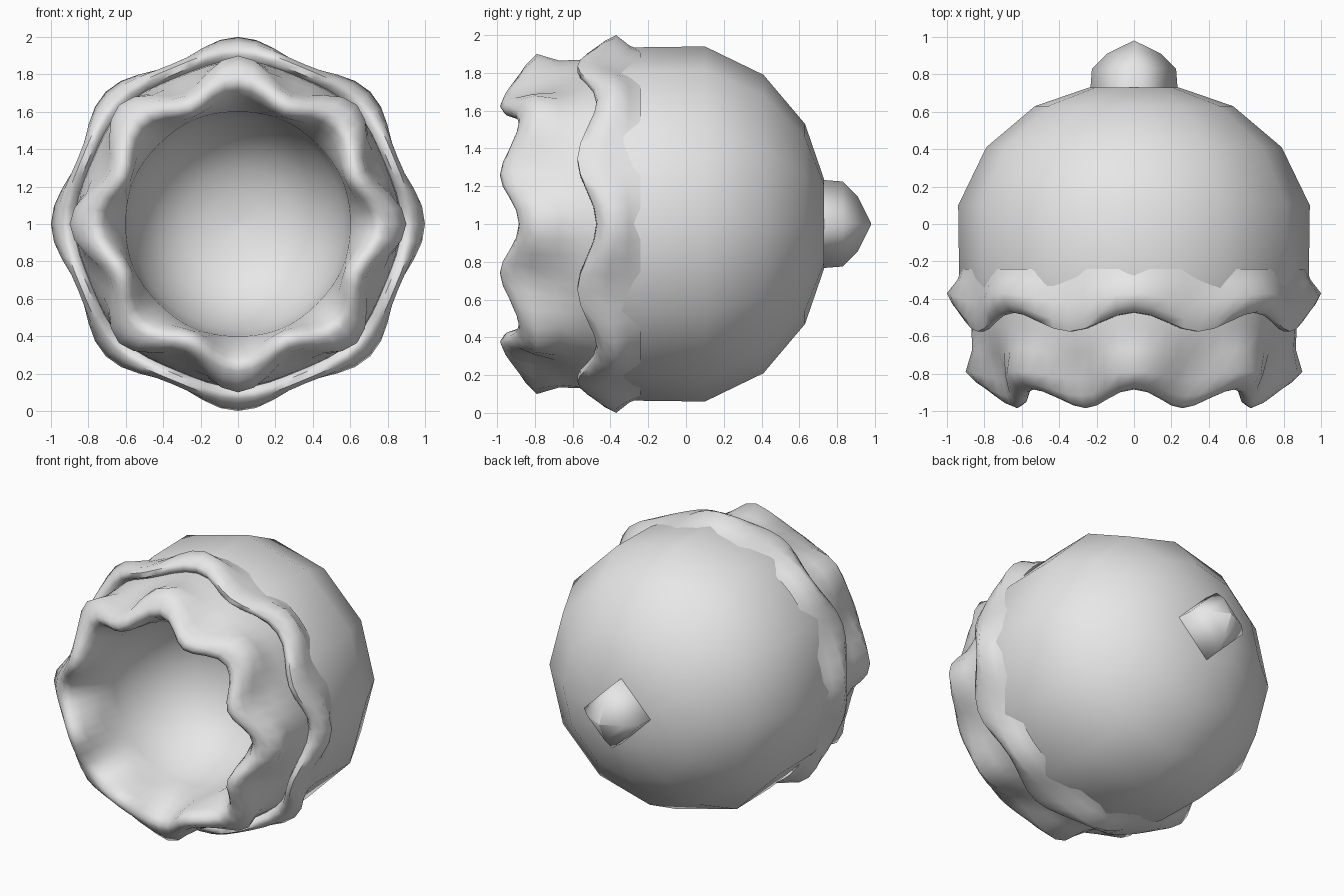
import bpy, math

if "Cube" in bpy.data.objects:
    bpy.data.objects.remove(bpy.data.objects["Cube"])

mat = bpy.data.materials.new("plain grey")
mat.diffuse_color = (0.8, 0.8, 0.8, 1)
mat.use_nodes = True
mat.node_tree.nodes["Principled BSDF"].inputs["Base Color"].default_value = mat.diffuse_color


def loft(name, rings, n, sharp=60):
    """Skin rings around the y axis; each ring maps an angle to (y, radius)."""
    verts, faces = [], []
    for ring in rings:
        for i in range(n):
            a = 2 * math.pi * i / n
            y, r = ring(a)
            verts.append((r * math.cos(a), y, 1 + r * math.sin(a)))
    for k in range(len(rings) - 1):
        for i in range(n):
            j = (i + 1) % n
            faces.append((k * n + i, (k + 1) * n + i, (k + 1) * n + j, k * n + j))
    base = (len(rings) - 1) * n
    faces.append(tuple(base + i for i in reversed(range(n))))
    me = bpy.data.meshes.new(name)
    me.from_pydata(verts, [], faces)
    me.validate()
    me.materials.append(mat)
    ob = bpy.data.objects.new(name, me)
    bpy.context.collection.objects.link(ob)
    bpy.ops.object.select_all(action='DESELECT')
    ob.select_set(True)
    bpy.context.view_layer.objects.active = ob
    # consistent outward normals
    bpy.ops.object.mode_set(mode='EDIT')
    bpy.ops.mesh.select_all(action='SELECT')
    bpy.ops.mesh.normals_make_consistent(inside=False)
    bpy.ops.object.mode_set(mode='OBJECT')
    bpy.ops.object.shade_smooth_by_angle(angle=math.radians(sharp))
    return ob


def plain(y, r):
    return lambda a: (y, r)


def wavy(yl, rl, yt, rt):
    """Ring with eight lobes (yl, rl) and eight troughs (yt, rt)."""
    def f(a):
        t = 0.5 + 0.5 * math.cos(8 * a)
        return yt + (yl - yt) * t, rt + (rl - rt) * t
    return f


# rounded dome
loft("dome", [plain(y, r) for y, r in
              [(-0.36, 0.92), (-0.28, 0.935), (0.1, 0.94), (0.41, 0.79),
               (0.63, 0.53), (0.73, 0.24)]], 12)

# four-sided knob at the back
loft("knob", [plain(y, r) for y, r in
              [(0.70, 0.235), (0.83, 0.225), (0.91, 0.145), (0.98, 0.003)]], 4, 100)

# wavy collar, wavy mouth and bowl-shaped hollow, as one continuous skin
collar = [
    wavy(-0.24, 0.92, -0.24, 0.90),
    wavy(-0.30, 0.945, -0.32, 0.91),
    wavy(-0.37, 1.0, -0.42, 0.92),
    wavy(-0.43, 0.97, -0.52, 0.925),
    wavy(-0.47, 0.935, -0.575, 0.905),
    wavy(-0.475, 0.905, -0.575, 0.87),
    wavy(-0.45, 0.875, -0.53, 0.85),
    wavy(-0.55, 0.87, -0.57, 0.845),
    wavy(-0.67, 0.865, -0.69, 0.81),
    wavy(-0.79, 0.90, -0.83, 0.755),
    wavy(-0.85, 0.84, -0.92, 0.74),
    wavy(-0.88, 0.79, -0.97, 0.71),
    wavy(-0.885, 0.755, -0.985, 0.675),
    wavy(-0.86, 0.72, -0.965, 0.64),
    wavy(-0.80, 0.68, -0.90, 0.62),
    wavy(-0.66, 0.60, -0.72, 0.605),
    plain(-0.55, 0.595),
    plain(-0.42, 0.565),
    plain(-0.28, 0.505),
    plain(-0.16, 0.42),
    plain(-0.07, 0.30),
    plain(-0.02, 0.16),
    plain(0.0, 0.01),
]
loft("collar_and_mouth", collar, 64)
